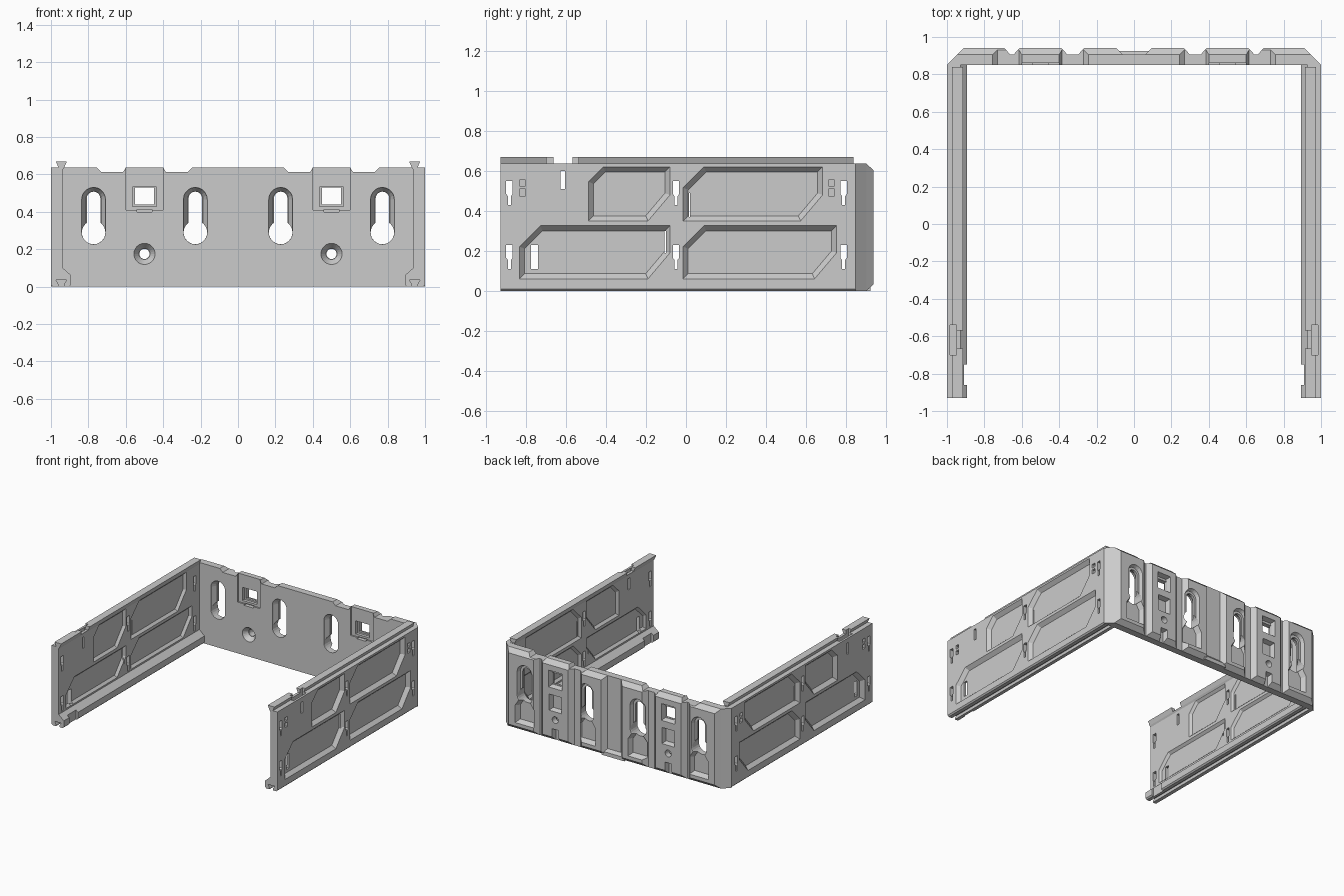
import bpy, bmesh, math
from mathutils import Vector

if "Cube" in bpy.data.objects:
    bpy.data.objects.remove(bpy.data.objects["Cube"])


def loft(name, rings):
    """Closed solid from a stack of rings with equal point counts."""
    bm = bmesh.new()
    vs = [[bm.verts.new(p) for p in r] for r in rings]
    n = len(rings[0])
    bm.faces.new(vs[0])
    bm.faces.new(vs[-1])
    for a, b in zip(vs, vs[1:]):
        for i in range(n):
            j = (i + 1) % n
            bm.faces.new((a[i], a[j], b[j], b[i]))
    bmesh.ops.recalc_face_normals(bm, faces=bm.faces)
    me = bpy.data.meshes.new(name)
    bm.to_mesh(me)
    bm.free()
    ob = bpy.data.objects.new(name, me)
    bpy.context.collection.objects.link(ob)
    return ob


def apply(ob, mod):
    with bpy.context.temp_override(object=ob, active_object=ob, selected_objects=[ob]):
        bpy.ops.object.modifier_apply(modifier=mod.name)


def boolean(ob, rings, op='DIFFERENCE', signs=(1,)):
    for s in signs:
        tool = loft("cutter", [[(s * x, y, z) for x, y, z in r] for r in rings])
        tool.hide_render = True
        m = ob.modifiers.new("bool", 'BOOLEAN')
        m.operation, m.solver, m.object = op, 'EXACT', tool
        apply(ob, m)
        bpy.data.objects.remove(tool)


def rect(a0, a1, b0, b1):
    return [(a0, b0), (a1, b0), (a1, b1), (a0, b1)]


def inset(poly, d):
    """Shrink a convex counter-clockwise polygon by d."""
    out, n = [], len(poly)
    for i in range(n):
        p, a, b = (Vector(poly[k % n]) for k in (i, i - 1, i + 1))
        e, f = (p - a).normalized(), (b - p).normalized()
        n1, n2 = Vector((-e.y, e.x)), Vector((-f.y, f.x))
        out.append(tuple(p + (n1 + n2) * d / (1 + n1.dot(n2))))
    return out


def stadium(cx, z0, z1, r, n=10):
    top = [(cx + r * math.cos(t), z1 + r * math.sin(t)) for t in [math.pi * i / n for i in range(n + 1)]]
    low = [(cx - r * math.cos(t), z0 - r * math.sin(t)) for t in [math.pi * i / n for i in range(n + 1)]]
    return top + low


def circle(cx, cz, r, n=24):
    return [(cx + r * math.cos(2 * math.pi * i / n), cz + r * math.sin(2 * math.pi * i / n)) for i in range(n)]


def xz(poly, y):
    return [(a, y, b) for a, b in poly]


def yz(poly, x):
    return [(x, a, b) for a, b in poly]


BOTH = (1, -1)

# Back wall: plate with mitred ends
plan = [(-1, .85), (1, .85), (.945, .905), (-.945, .905)]
back = loft("back_wall", [[(x, y, z) for x, y in plan] for z in (0, .637)])

# Raised rear ribs with bevelled borders
for x0, x1 in ((.06, .30), (.355, .645), (.66, .945)):
    p = rect(x0, x1, 0, .637)
    boolean(back, [xz(p, .88), xz(p, .905), xz(inset(p, .033), .94)], 'UNION', BOTH)
# Sloped bottom ledge closing the middle channel
boolean(back, [[(x, .88, 0), (x, .925, .0), (x, .925, .03), (x, .88, .08)] for x in (-.1, .1)], 'UNION')

# Notches in the top edge
for a, b, c, d in ((.235, .27, .385, .405), (.595, .615, .73, .765)):
    p = [(a, .645), (b, .612), (c, .612), (d, .645)]
    boolean(back, [xz(p, .8), xz(p, 1)], signs=BOTH)

# Keyholes: countersink, slot, round entry and rear pockets
for cx in (.228, .772):
    boolean(back, [xz(stadium(cx, .29, .467, r), y) for y, r in ((.84, .065), (.862, .062), (.895, .042))], signs=BOTH)
    boolean(back, [xz(stadium(cx, .33, .472, .036), y) for y in (.8, 1)], signs=BOTH)
    boolean(back, [xz(circle(cx, .29, .063), y) for y in (.8, 1)], signs=BOTH)
    boolean(back, [xz(stadium(cx, .29, .472, r), y) for y, r in ((.96, .07), (.94, .066), (.912, .055))], signs=BOTH)
    p = [(cx - .085, .06), (cx + .085, .06), (cx + .085, .2), (cx + .045, .26), (cx - .045, .26), (cx - .085, .2)]
    boolean(back, [xz(p, .96), xz(p, .942), xz(inset(p, .02), .9)], signs=BOTH)

# Latch recess, window, lower slit and rear pockets
boolean(back, [xz(rect(.4, .6, .41, .7), y) for y in (.8, .862)], signs=BOTH)
boolean(back, [xz(rect(.437, .563, .428, .533), y) for y in (.8, .885)], signs=BOTH)
boolean(back, [xz(rect(.45, .55, .44, .53), y) for y in (.8, 1)], signs=BOTH)
boolean(back, [xz(rect(.46, .54, .399, .412), y) for y in (.8, .88)], signs=BOTH)
for p in (rect(.44, .56, .425, .56), rect(.445, .555, .24, .37), rect(.47, .53, -.02, .1)):
    boolean(back, [xz(p, .96), xz(p, .941), xz(inset(p, .012), .903)], signs=BOTH)

# Countersunk screw holes
boolean(back, [xz(circle(.5, .175, r), y) for y, r in ((.84, .058), (.855, .056), (.89, .03))], signs=BOTH)
boolean(back, [xz(circle(.5, .175, .027), y) for y in (.8, 1)], signs=BOTH)

# Side walls: dovetail rail on top, dovetail groove in the foot
prof = [(1, .01), (1, .637), (.96, .637), (.974, .67), (.915, .67), (.929, .637), (.937, .625),
        (.937, .10), (.892, .06), (.892, .01), (.902, 0), (.93, 0), (.93, .012), (.917, .036),
        (.973, .036), (.96, .012), (.96, 0), (.99, 0)]
side = loft("side_walls", [[(x, y, z) for x, z in prof] for y in (-.93, .85)])


def box(y0, y1, z0, z1, x0=.85, x1=1.05):
    boolean(side, [yz(rect(y0, y1, z0, z1), x) for x in (x0, x1)])


# Rail gap, rail end and latch pocket
box(-.665, -.57, .639, .7)
box(.84, .9, .639, .7)
box(-.70, -.54, .61, .7, .95, .983)
# Narrowed foot near the front
box(-.86, -.75, -.1, .075, .85, .91)


# Embossed panels on the outer and inner faces
def panel(y0, y1, z0, z1, c):
    return [(y0, z0), (y1 - .11, z0), (y1, z0 + .13), (y1, z1), (y0 + c, z1), (y0, z1 - c)]


for spec in ((-.49, -.08, .35, .622, .075), (-.015, .685, .35, .622, .105),
             (-.835, -.08, .06, .327, .105), (-.015, .755, .06, .327, .105)):
    p = panel(*spec)
    boolean(side, [yz(p, 1.02), yz(p, 1.0005), yz(inset(p, .026), .972)])
    y0, y1, z0, z1, c = spec
    q = panel(y0, y1, max(z0, .112), z1, c)
    boolean(side, [yz(q, .90), yz(q, .9365), yz(inset(q, .018), .955)])

# Stepped hook slots
for y in (-.885, -.05, .79):
    for z in (.11, .43):
        p = [(y - .008, z), (y + .008, z), (y + .008, z + .045), (y + .016, z + .055), (y + .016, z + .12),
             (y - .016, z + .12), (y - .016, z + .055), (y - .008, z + .045)]
        boolean(side, [yz(p, .85), yz(p, 1.05)])
# Plain slots, slivers and shallow catches
box(-.777, -.743, .11, .23)
box(-.63, -.607, .51, .6)
box(-.108, -.1, .19, .30)
box(.014, .021, .37, .49)
for y in (-.82, .73):
    box(y - .015, y + .015, .525, .555, .98)
    box(y - .015, y + .015, .475, .51, .98)

apply(side, side.modifiers.new("mirror", 'MIRROR'))
